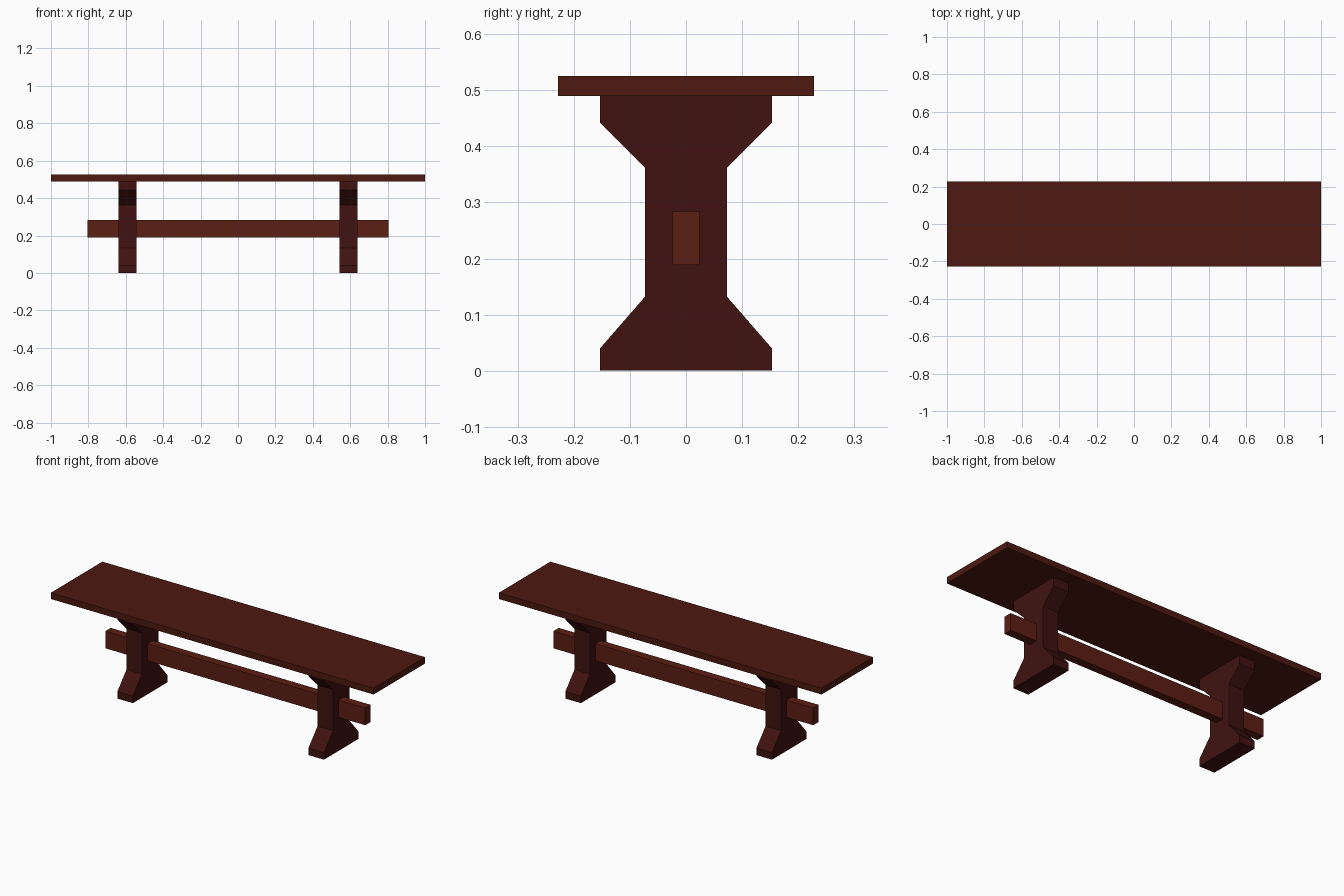
import bpy, bmesh

if "Cube" in bpy.data.objects:
    bpy.data.objects.remove(bpy.data.objects["Cube"])


def material(name, rgb):
    mat = bpy.data.materials.new(name)
    mat.diffuse_color = (*rgb, 1)
    mat.use_nodes = True
    mat.node_tree.nodes["Principled BSDF"].inputs["Base Color"].default_value = mat.diffuse_color
    return mat


def extrude_profile(name, profile, x0, x1, mat):
    """Extrude a (y, z) outline along x from x0 to x1."""
    bm = bmesh.new()
    face = bm.faces.new([bm.verts.new((x0, y, z)) for y, z in profile])
    ext = bmesh.ops.extrude_face_region(bm, geom=[face])
    moved = [g for g in ext["geom"] if isinstance(g, bmesh.types.BMVert)]
    bmesh.ops.translate(bm, verts=moved, vec=(x1 - x0, 0, 0))
    bmesh.ops.recalc_face_normals(bm, faces=bm.faces)
    mesh = bpy.data.meshes.new(name)
    bm.to_mesh(mesh)
    bm.free()
    mesh.materials.append(mat)
    obj = bpy.data.objects.new(name, mesh)
    bpy.context.collection.objects.link(obj)
    return obj


def rect(half_y, z0, z1):
    return [(-half_y, z0), (half_y, z0), (half_y, z1), (-half_y, z1)]


seat_wood = material("seat_wood", (0.075, 0.010, 0.005))
leg_wood = material("leg_wood", (0.050, 0.006, 0.005))
beam_wood = material("beam_wood", (0.105, 0.013, 0.006))

# Seat plank
extrude_profile("seat", rect(0.228, 0.49, 0.525), -1.0, 1.0, seat_wood)

# Trestle legs: waisted outline, mirrored in y
side = [(0.153, 0), (0.153, 0.04), (0.073, 0.132),
        (0.073, 0.362), (0.153, 0.442), (0.153, 0.49)]
outline = side + [(-y, z) for y, z in reversed(side)]
for name, cx in (("left_leg", -0.592), ("right_leg", 0.592)):
    extrude_profile(name, outline, cx - 0.048, cx + 0.048, leg_wood)

# Stretcher beam passing through both legs
extrude_profile("stretcher_beam", rect(0.024, 0.188, 0.284), -0.805, 0.805, beam_wood)
